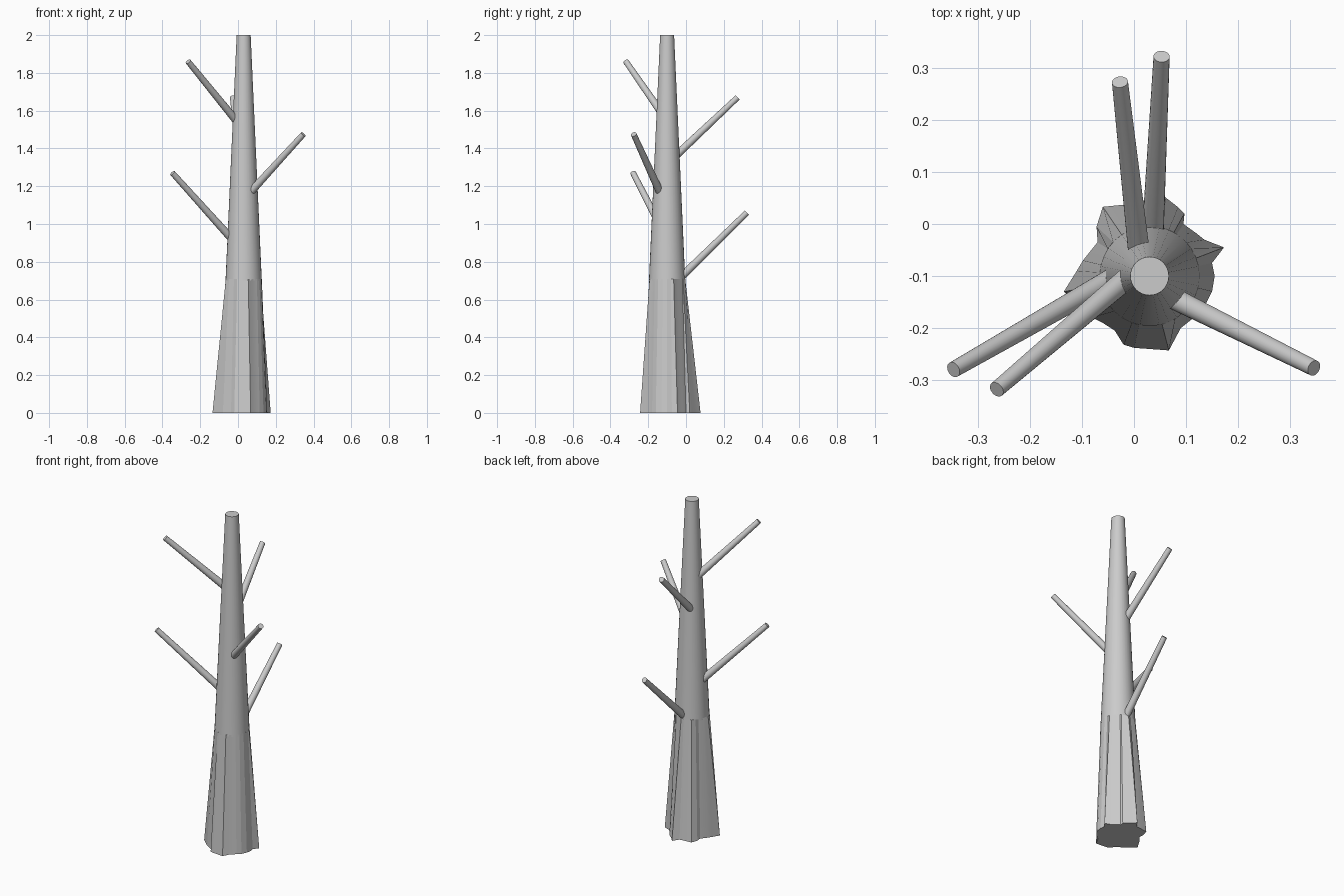
import bpy
import bmesh
import math
from mathutils import Vector

cube = bpy.data.objects.get("Cube")
if cube:
    bpy.data.objects.remove(cube, do_unlink=True)

# Single bark colour
bark = bpy.data.materials.new("grey_bark")
bark.use_nodes = True
GREY = (0.6, 0.6, 0.6, 1)
bark.diffuse_color = GREY
bark.node_tree.nodes["Principled BSDF"].inputs["Base Color"].default_value = GREY

AXIS = Vector((0.03, -0.10, 0))
FLARE_TOP = 0.71


def loft(name, rings, angle):
    """Skin a list of equal-length point rings and cap both ends."""
    bm = bmesh.new()
    loops = [[bm.verts.new(p) for p in ring] for ring in rings]
    n = len(loops[0])
    for low, high in zip(loops, loops[1:]):
        for i in range(n):
            j = (i + 1) % n
            bm.faces.new((low[i], low[j], high[j], high[i]))
    bm.faces.new(loops[0][::-1])
    bm.faces.new(loops[-1])
    bmesh.ops.recalc_face_normals(bm, faces=bm.faces)
    mesh = bpy.data.meshes.new(name)
    bm.to_mesh(mesh)
    bm.free()
    mesh.materials.append(bark)
    obj = bpy.data.objects.new(name, mesh)
    bpy.context.collection.objects.link(obj)
    bpy.ops.object.select_all(action="DESELECT")
    obj.select_set(True)
    bpy.context.view_layer.objects.active = obj
    bpy.ops.object.shade_smooth_by_angle(angle=math.radians(angle))
    return obj


def circle(center, radius, normal, sides):
    turn = Vector((0, 0, 1)).rotation_difference(normal)
    steps = [2 * math.pi * i / sides for i in range(sides)]
    return [center + turn @ Vector((radius * math.cos(a), radius * math.sin(a), 0))
            for a in steps]


def tapered_rod(name, start, end, r_start, r_end, sides):
    normal = (end - start).normalized()
    return loft(name, [circle(start, r_start, normal, sides),
                       circle(end, r_end, normal, sides)], 40)


# Tapering trunk
tapered_rod("trunk", AXIS + Vector((0, 0, FLARE_TOP - 0.01)),
            AXIS + Vector((0, 0, 2)), 0.096, 0.037, 32)

# Irregular root flare: ridged outline on the ground drawn in to a round collar
outline = [
    (0.155, -0.10), (0.15, -0.075), (0.173, -0.045), (0.135, -0.03),
    (0.12, -0.018), (0.095, 0.0), (0.097, 0.02), (0.085, 0.032),
    (0.062, 0.05), (0.04, 0.077), (0.015, 0.04), (-0.02, 0.037),
    (-0.06, 0.033), (-0.072, -0.005), (-0.07, -0.035), (-0.098, -0.07),
    (-0.11, -0.09), (-0.135, -0.13), (-0.08, -0.18), (-0.06, -0.19),
    (-0.037, -0.205), (-0.02, -0.232), (0.0, -0.238), (0.067, -0.243),
    (0.09, -0.20), (0.115, -0.18), (0.135, -0.16), (0.15, -0.13),
]
ground = [Vector((x, y, 0)) for x, y in outline]
collar = [AXIS + (p - AXIS).normalized() * 0.096 + Vector((0, 0, FLARE_TOP))
          for p in ground]
loft("root_flare", [ground, collar], 10)

# Bare branches, each rooted a little way inside the trunk
branches = {
    "lower_right_branch": ((-0.05, -0.11, 0.94), (-0.347, -0.28, 1.27)),
    "upper_right_branch": ((-0.02, -0.11, 1.56), (-0.264, -0.318, 1.86)),
    "left_branch": ((0.09, -0.15, 1.195), (0.346, -0.277, 1.475)),
    "upper_back_branch": ((0.008, -0.04, 1.375), (-0.027, 0.273, 1.67)),
    "lower_back_branch": ((0.037, 0.0, 0.745), (0.053, 0.322, 1.06)),
}
for name, (root, tip) in branches.items():
    root, tip = Vector(root), Vector(tip)
    inward = (root - tip).normalized() * 0.03
    tapered_rod(name, root + inward, tip, 0.021, 0.0155, 20)
